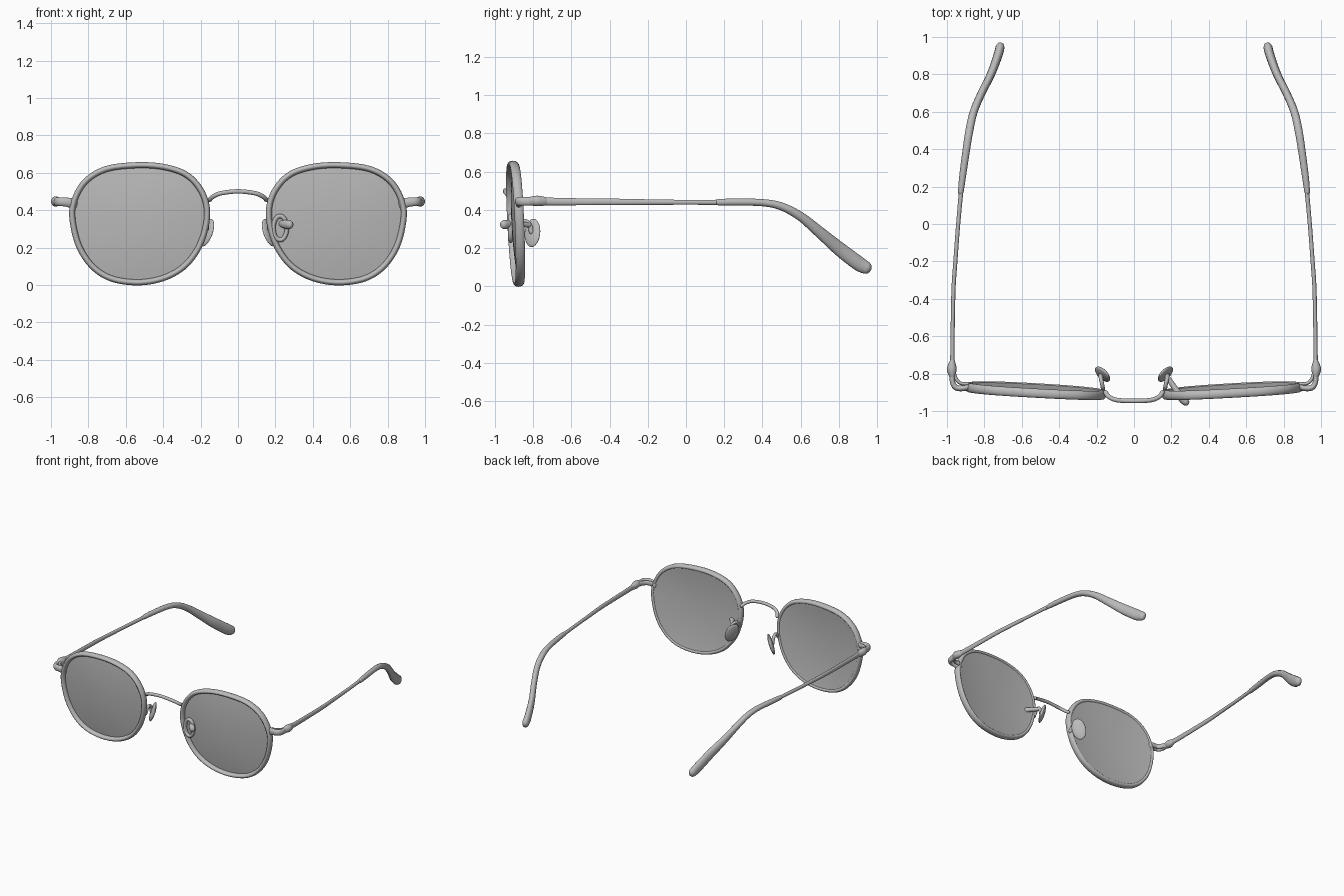
import bpy, bmesh, math
from mathutils import Vector

if "Cube" in bpy.data.objects:
    bpy.data.objects.remove(bpy.data.objects["Cube"])

grey = bpy.data.materials.new("plain grey")
grey.diffuse_color = (0.5, 0.5, 0.5, 1)
grey.use_nodes = True
grey.node_tree.nodes["Principled BSDF"].inputs["Base Color"].default_value = grey.diffuse_color


def finish(name, bm, flip):
    """Turn a bmesh into a smooth object, mirrored in x if wanted."""
    if flip:
        for v in bm.verts:
            v.co.x = -v.co.x
    bmesh.ops.recalc_face_normals(bm, faces=bm.faces)
    for f in bm.faces:
        f.smooth = True
    me = bpy.data.meshes.new(name)
    bm.to_mesh(me)
    bm.free()
    me.materials.append(grey)
    ob = bpy.data.objects.new(name, me)
    bpy.context.collection.objects.link(ob)
    return ob


def spline(pts, steps, closed=False):
    """Catmull-Rom through points of any dimension."""
    n, out = len(pts), []
    get = (lambda i: pts[i % n]) if closed else (lambda i: pts[min(max(i, 0), n - 1)])
    for i in range(n if closed else n - 1):
        for k in range(steps):
            t = k / steps
            out.append([0.5 * (2 * b + (c - a) * t + (2 * a - 5 * b + 4 * c - d) * t * t
                               + (3 * b - a - 3 * c + d) * t ** 3)
                        for a, b, c, d in zip(get(i - 1), get(i), get(i + 1), get(i + 2))])
    if not closed:
        out.append(list(pts[-1]))
    return out


def sweep(name, pts, flip=False, closed=False, ref=(0, 0, 1), steps=8, sides=14):
    """Elliptical tube; each point is x, y, z, half width, half height."""
    p = spline(pts, steps, closed)
    n, ref = len(p), Vector(ref)
    bm, rings = bmesh.new(), []

    def ring(c, t, w, h):
        side = t.cross(ref).normalized()
        up = side.cross(t).normalized()
        rings.append([bm.verts.new(c + side * w * math.cos(a) + up * h * math.sin(a))
                      for a in (2 * math.pi * j / sides for j in range(sides))])

    for i, q in enumerate(p):
        a, b = (p[i - 1], p[(i + 1) % n]) if closed else (p[max(i - 1, 0)], p[min(i + 1, n - 1)])
        t = (Vector(b[:3]) - Vector(a[:3])).normalized()
        c = Vector(q[:3])
        caps = [(1, 0)]
        if not closed and i in (0, n - 1):       # rounded ends
            caps = [(0.35, 0.95), (0.75, 0.66), (1, 0)]
            if i:
                caps.reverse()
        for s, o in caps:
            ring(c + t * o * min(q[3], q[4]) * (1 if i else -1), t, q[3] * s, q[4] * s)
    for i in range(len(rings) if closed else len(rings) - 1):
        r, s = rings[i], rings[(i + 1) % len(rings)]
        for j in range(sides):
            k = (j + 1) % sides
            bm.faces.new((r[j], r[k], s[k], s[j]))
    if not closed:
        bm.faces.new(rings[0])
        bm.faces.new(rings[-1])
    return finish(name, bm, flip)


# outer outline of one rim (x, z)
OUT = [(.54, .655), (.39, .645), (.267, .603), (.187, .52), (.15, .415), (.16, .297),
       (.205, .18), (.285, .083), (.40, .022), (.54, 0), (.685, .022), (.79, .09),
       (.866, .206), (.902, .36), (.888, .465), (.826, .567), (.711, .634)]
CX, CZ = .527, .33


def plane_y(x, z):
    return -.89 - .046 * (z - .33) + .055 * (x - .53)


def scaled(f):
    return [(CX + (x - CX) * f, CZ + (z - CZ) * f) for x, z in OUT]


def lens(name, flip):
    """Thin domed lens filling the rim."""
    bm = bmesh.new()
    edge = spline(scaled(.965), 6, True)
    n, last = len(edge), None
    levels = [(r / 8, .004) for r in range(1, 9)] + [(r / 8, .02) for r in range(8, 0, -1)]
    for r, off in levels:
        ring = []
        for x, z in edge:
            x, z = CX + (x - CX) * r, CZ + (z - CZ) * r
            ring.append(bm.verts.new((x, plane_y(x, z) + off - .022 * (1 - r * r), z)))
        if last:
            for j in range(n):
                k = (j + 1) % n
                bm.faces.new((last[j], last[k], ring[k], ring[j]))
        else:
            bm.faces.new(ring)
        last = ring
    bm.faces.new(last)
    ob = finish(name, bm, flip)
    ob.data.shade_smooth()
    bpy.context.view_layer.objects.active = ob
    ob.select_set(True)
    bpy.ops.object.shade_smooth_by_angle(angle=math.radians(40))
    ob.select_set(False)


def nose_pad(name, flip):
    """Flattened oval leaning outward at the bottom."""
    bm = bmesh.new()
    bmesh.ops.create_uvsphere(bm, u_segments=24, v_segments=14, radius=1)
    long = Vector((.055, 0, -.15)).normalized()
    nrm = Vector((-.75, .6, -.28))
    nrm = (nrm - long * nrm.dot(long)).normalized()
    wide = long.cross(nrm)
    for v in bm.verts:
        x, y, z = v.co
        v.co = Vector((.168, -.803, .28)) + wide * x * .05 + nrm * y * .016 + long * z * .078
    finish(name, bm, flip)


for flip, tag in ((False, "right"), (True, "left")):
    # rim and lens
    sweep("rim_" + tag, [(x, plane_y(x, z), z, .016, .025) for x, z in scaled(.957)],
          flip, True, (0, 1, 0), 6)
    lens("lens_" + tag, flip)

    # end piece: outer lug, inner strand and hinge block
    sweep("end_piece_" + tag, [(.875, -.868, .435, .018, .03), (.915, -.878, .443, .016, .025),
                               (.95, -.875, .445, .015, .023), (.969, -.85, .445, .014, .023),
                               (.972, -.80, .445, .016, .023)], flip)
    sweep("hinge_strand_" + tag, [(.89, -.855, .445, .009, .018), (.925, -.852, .445, .009, .018),
                                  (.95, -.83, .445, .01, .018), (.965, -.79, .445, .01, .018)], flip)
    sweep("hinge_block_" + tag, [(.972, -.81, .447, .018, .024), (.974, -.78, .447, .026, .028),
                                 (.973, -.755, .446, .022, .026), (.971, -.73, .445, .013, .021)], flip)

    # temple arm and ear sleeve
    sweep("temple_" + tag, [(.971, -.75, .445, .012, .021), (.970, -.6, .443, .011, .019),
                            (.965, -.35, .442, .011, .017), (.955, -.2, .441, .011, .015),
                            (.940, 0, .44, .011, .013), (.922, .2, .44, .012, .014)], flip)
    sweep("ear_sleeve_" + tag, [(.926, .17, .44, .015, .017), (.917, .25, .441, .018, .019),
                                (.896, .4, .438, .02, .019), (.880, .5, .418, .021, .021),
                                (.857, .6, .365, .021, .024), (.815, .7, .283, .021, .030),
                                (.765, .8, .198, .022, .037), (.728, .9, .122, .024, .039),
                                (.716, .945, .096, .024, .033)], flip)

    # nose pad with its wire arm
    nose_pad("nose_pad_" + tag, flip)
    sweep("pad_arm_" + tag, [(.165, -.895, .30, .011, .011), (.168, -.868, .335, .011, .011),
                             (.175, -.835, .34, .011, .011), (.178, -.815, .315, .012, .012),
                             (.176, -.808, .285, .014, .014)], flip, ref=(1, 0, 0))

# stray pad holder that pokes through the right lens
sweep("pad_holder_stub", [(.18, -.82, .32, .013, .013), (.22, -.88, .328, .016, .016),
                          (.255, -.93, .325, .021, .024), (.276, -.952, .323, .02, .024)])
sweep("pad_holder_loop", [(.225 + .036 * math.cos(a), -.917, .305 + .064 * math.sin(a), .012, .014)
                          for a in (math.pi * i / 5 for i in range(10))], False, True, (0, 1, 0), 5)

# bridge
half = [(.152, -.9, .455), (.138, -.921, .47), (.105, -.938, .487), (.055, -.945, .497)]
path = [(-x, y, z) for x, y, z in half] + [(0, -.946, .501)] + half[::-1]
sweep("bridge", [(x, y, z, .012, .012) for x, y, z in path])
